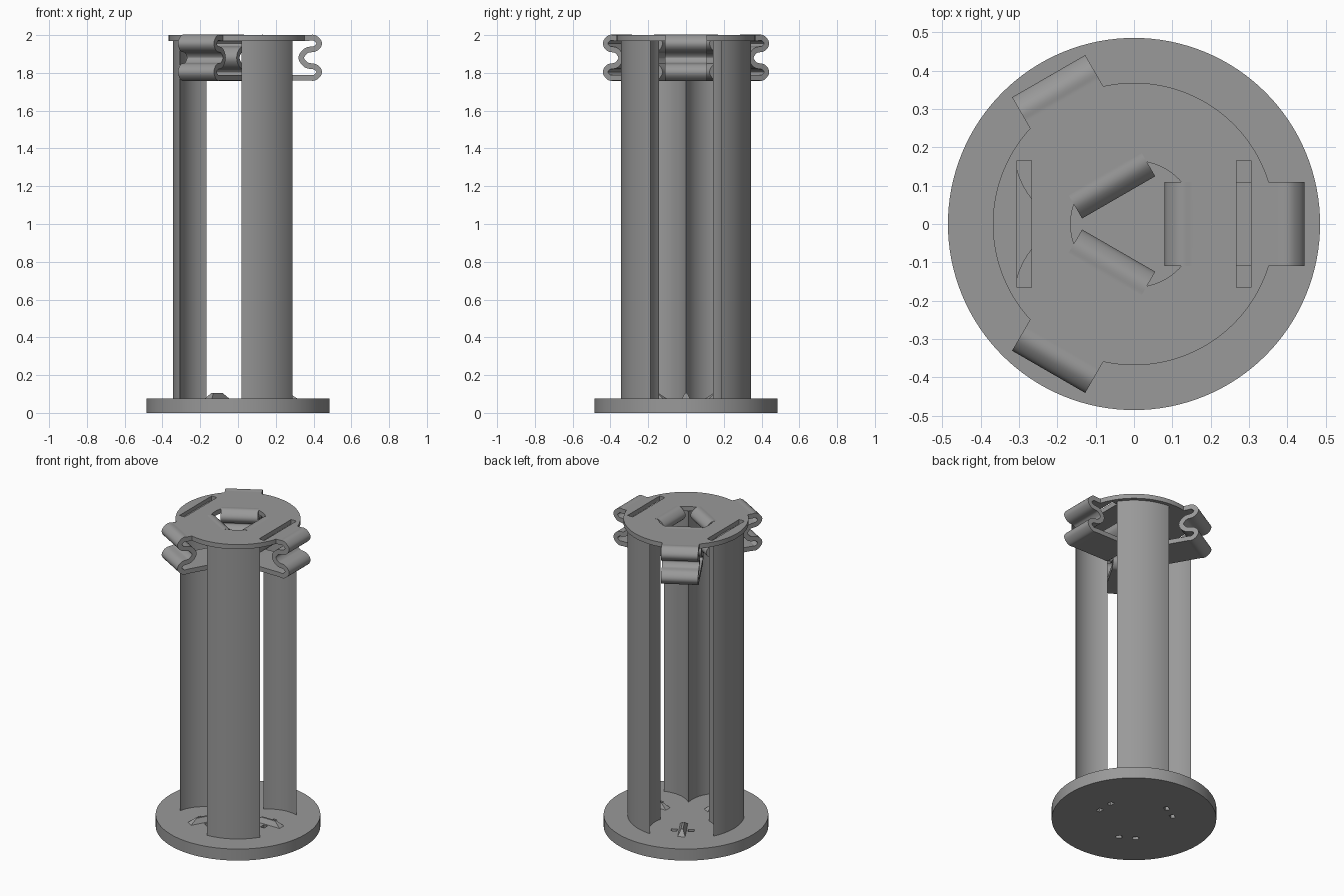
import bpy, bmesh, math
from mathutils import Matrix, Vector

if "Cube" in bpy.data.objects:
    bpy.data.objects.remove(bpy.data.objects["Cube"])

grey = bpy.data.materials.new("plastic_grey")
grey.diffuse_color = (0.32, 0.32, 0.32, 1)
grey.use_nodes = True
grey.node_tree.nodes["Principled BSDF"].inputs["Base Color"].default_value = grey.diffuse_color

CELL_D, CELL_R = 0.222, 0.2        # cell pocket centre distance and radius
CELLS = [0, 120, 240]              # directions of the three cell pockets


def arc(cx, cy, r, a0, a1, n):
    """Points along an arc, angles in degrees."""
    return [(cx + r * math.cos(math.radians(a0 + (a1 - a0) * i / n)),
             cy + r * math.sin(math.radians(a0 + (a1 - a0) * i / n))) for i in range(n + 1)]


def circle(r, n=128):
    return arc(0, 0, r, 0, 360, n)[:-1]


def rect(x0, x1, y0, y1, turn=0):
    c, s = math.cos(math.radians(turn)), math.sin(math.radians(turn))
    return [(x * c - y * s, x * s + y * c) for x, y in ((x0, y0), (x1, y0), (x1, y1), (x0, y1))]


def plate(name, loops, z0, z1, matrix=Matrix()):
    """Extrude an outline, with further loops as holes."""
    cu = bpy.data.curves.new(name + "_outline", 'CURVE')
    cu.dimensions, cu.fill_mode, cu.extrude = '2D', 'BOTH', (z1 - z0) / 2
    for pts in loops:
        sp = cu.splines.new('POLY')
        sp.points.add(len(pts) - 1)
        for p, (x, y) in zip(sp.points, pts):
            p.co = (x, y, 0, 1)
        sp.use_cyclic_u = True
    tmp = bpy.data.objects.new(name + "_tmp", cu)
    bpy.context.collection.objects.link(tmp)
    me = bpy.data.meshes.new_from_object(tmp.evaluated_get(bpy.context.evaluated_depsgraph_get()))
    bpy.data.objects.remove(tmp)
    bm = bmesh.new()
    bm.from_mesh(me)
    bmesh.ops.remove_doubles(bm, verts=bm.verts, dist=1e-5)
    bmesh.ops.transform(bm, verts=bm.verts, matrix=matrix @ Matrix.Translation((0, 0, (z0 + z1) / 2)))
    bmesh.ops.recalc_face_normals(bm, faces=bm.faces)
    return finish(name, bm)


def finish(name, bm):
    me = bpy.data.meshes.new(name)
    bm.to_mesh(me)
    bm.free()
    me.materials.append(grey)
    ob = bpy.data.objects.new(name, me)
    bpy.context.collection.objects.link(ob)
    bpy.ops.object.select_all(action='DESELECT')
    ob.select_set(True)
    bpy.context.view_layer.objects.active = ob
    bpy.ops.object.shade_smooth_by_angle(angle=math.radians(30))
    return ob


def smooth_path(pts, n=6):
    """Catmull-Rom curve through the points."""
    p = [Vector(q) for q in pts]
    p = [p[0] * 2 - p[1]] + p + [p[-1] * 2 - p[-2]]
    out = []
    for a, b, c, d in zip(p, p[1:], p[2:], p[3:]):
        for i in range(n):
            t = i / n
            out.append(0.5 * (2 * b + (c - a) * t + (2 * a - 5 * b + 4 * c - d) * t * t
                              + (3 * b - a - 3 * c + d) * t ** 3))
    return out + [p[-2]]


def ribbon(path, w):
    """Closed outline of a strip of constant thickness along a path."""
    left, right = [], []
    for i, q in enumerate(path):
        t = (path[min(i + 1, len(path) - 1)] - path[max(i - 1, 0)]).normalized()
        n = Vector((-t.y, t.x)) * w / 2
        left.append(tuple(q + n))
        right.append(tuple(q - n))
    return left + right[::-1]


# Base disc with pairs of wire holes under each cell
holes = [rect(CELL_D - 0.014, CELL_D + 0.014, s * 0.05 - 0.018, s * 0.05 + 0.018, a)
         for a in CELLS for s in (-1, 1)]
plate("base_disc", [circle(0.485)] + holes, 0, 0.075)

# Top disc with centre opening and two strap slots
plate("top_disc", [circle(0.368), circle(0.165, 96), rect(-0.305, -0.267, -0.165, 0.165),
                   rect(0.267, 0.305, -0.165, 0.165)], 1.97, 2.0)

# Pillar section: outer arc and two concave sides left by the round cells
cx, cy = CELL_D * 0.5, CELL_D * math.sqrt(3) / 2
corner = (-0.345 * math.cos(math.radians(27)), 0.345 * math.sin(math.radians(27)))
tip = -(cx + math.sqrt(CELL_R ** 2 - cy ** 2))
a0 = math.degrees(math.atan2(corner[1] - cy, corner[0] + cx)) % 360
a1 = math.degrees(math.atan2(-cy, tip + cx)) % 360
side = arc(-cx, cy, CELL_R, a0, a1, 20)
section = side + [(x, -y) for x, y in side[-2::-1]] + arc(0, 0, 0.345, 207, 153, 20)[1:-1]

# Spring profile: outer S bend, contact plate, mirrored inner S bend
s_bend = [(0.405, 1.985), (0.43, 1.957), (0.41, 1.929), (0.362, 1.918), (0.335, 1.88),
          (0.362, 1.842), (0.41, 1.831), (0.43, 1.803), (0.405, 1.775)]
MID = 0.2625
outer = smooth_path([(0.345, 1.985), (0.375, 1.985)] + s_bend + [(0.37, 1.775), (MID, 1.775)])
inner = [Vector((2 * MID - q.x, q.y)) for q in reversed(outer[:-1])]
inner = [q for q in inner if not (q.x > 0.175 and q.y > 1.98)]
strip = ribbon(outer + inner, 0.03)

for i, a in enumerate(CELLS):
    turn = Matrix.Rotation(math.radians(a), 4, 'Z')
    plate(f"pillar_{i + 1}", [section], 0.07, 1.975, turn)
    plate(f"contact_spring_{i + 1}", [strip], -0.11, 0.11,
          turn @ Matrix.Rotation(math.radians(90), 4, 'X'))

    # Raised ridge on the base under each cell
    bm = bmesh.new()
    ridge = [(CELL_D + x, y, z) for x, y, z in
             ((-0.1, -0.025, 0.07), (0.1, -0.025, 0.07), (0.1, 0.025, 0.07), (-0.1, 0.025, 0.07),
              (-0.05, -0.006, 0.105), (0.05, -0.006, 0.105), (0.05, 0.006, 0.105), (-0.05, 0.006, 0.105))]
    for v in ridge:
        bm.verts.new(v)
    bmesh.ops.convex_hull(bm, input=bm.verts)
    bmesh.ops.transform(bm, verts=bm.verts, matrix=turn)
    bmesh.ops.recalc_face_normals(bm, faces=bm.faces)
    finish(f"base_ridge_{i + 1}", bm)
